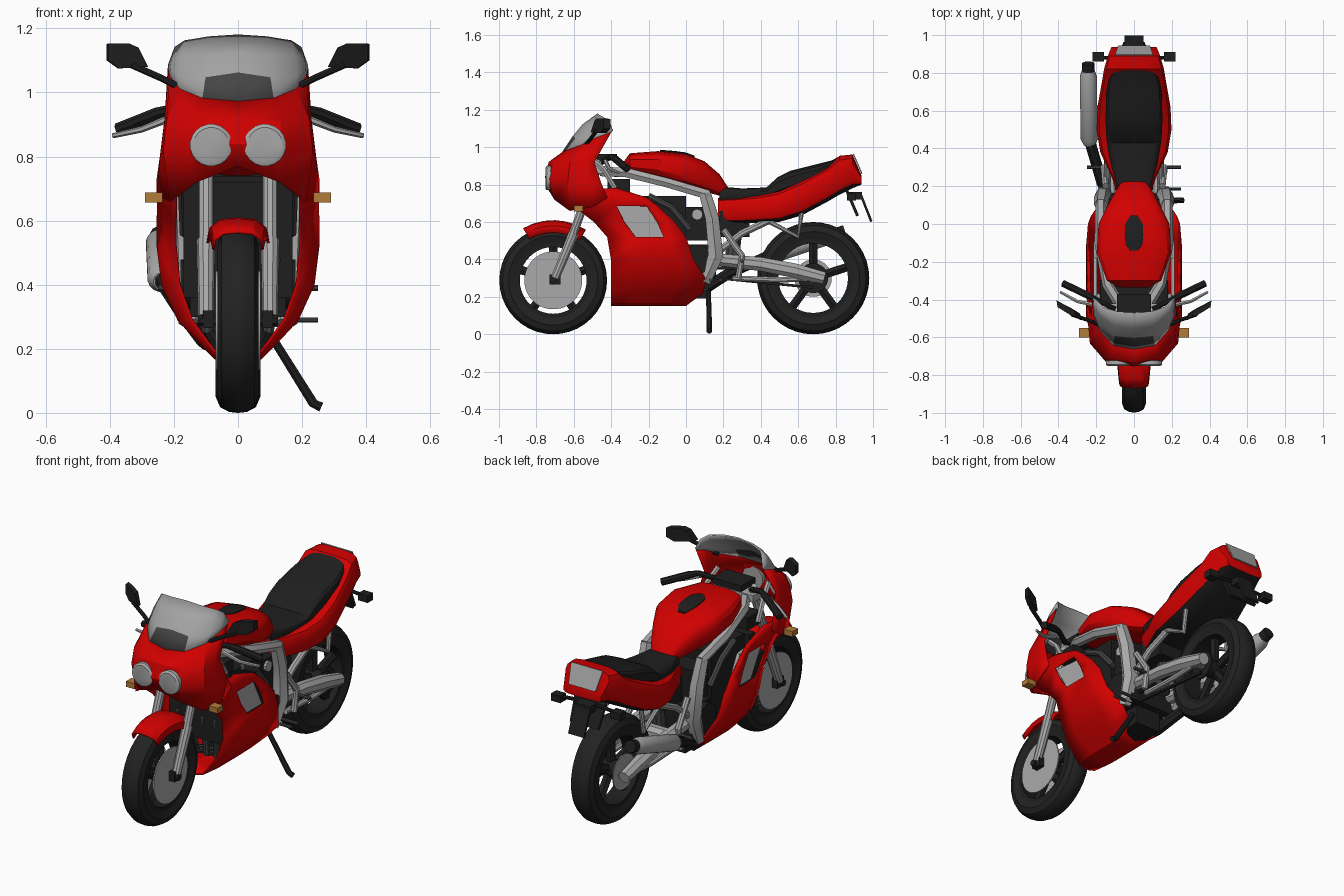
import bpy, bmesh, math
from math import sin, cos, pi
from mathutils import Vector

if "Cube" in bpy.data.objects:
    bpy.data.objects.remove(bpy.data.objects["Cube"])


def material(name, r, g, b):
    m = bpy.data.materials.new(name)
    m.use_nodes = True
    m.diffuse_color = (r, g, b, 1)
    m.node_tree.nodes["Principled BSDF"].inputs["Base Color"].default_value = (r, g, b, 1)
    return m


RED = material("red paint", .64, 0, 0)
BLACK = material("black", .013, .013, .013)
RUBBER = material("tyre rubber", .016, .016, .016)
SILVER = material("silver metal", .4, .4, .4)
GLASS = material("pale glass", .37, .37, .37)
SMOKE = material("dark grey", .06, .06, .06)
AMBER = material("amber", .45, .2, .04)


def build(name, verts, faces, mat, mirror=False, thick=0, rule=None, mat2=None):
    me = bpy.data.meshes.new(name)
    me.from_pydata([tuple(v) for v in verts], [], faces)
    bm = bmesh.new()
    bm.from_mesh(me)
    bmesh.ops.remove_doubles(bm, verts=bm.verts, dist=.0001)
    bmesh.ops.recalc_face_normals(bm, faces=bm.faces)
    bm.to_mesh(me)
    bm.free()
    ob = bpy.data.objects.new(name, me)
    bpy.context.scene.collection.objects.link(ob)
    me.materials.append(mat)
    if rule:
        me.materials.append(mat2)
        for p in me.polygons:
            p.material_index = int(rule(p.center, p.normal))
    if mirror:
        ob.modifiers.new("mirror", 'MIRROR')
    if thick:
        s = ob.modifiers.new("thickness", 'SOLIDIFY')
        s.thickness, s.offset = thick, 0


def grid_faces(rows, cols, wrap=False, skip=()):
    return [(i * cols + j, i * cols + (j + 1) % cols, (i + 1) * cols + (j + 1) % cols, (i + 1) * cols + j)
            for i in range(rows - 1) for j in range(cols if wrap else cols - 1) if (i, j) not in skip]


def shell(name, rows, mat, skip=(), **kw):
    """Open mirrored panel from rows of points."""
    build(name, [p for r in rows for p in r],
          grid_faces(len(rows), len(rows[0]), skip=skip), mat, True, .008, **kw)


def rings(name, loops, mat, **kw):
    """Closed body skinned over loops of points."""
    n, k = len(loops[0]), len(loops)
    faces = grid_faces(k, n, True) + [tuple(range(n)), tuple(range((k - 1) * n, k * n))]
    build(name, [p for l in loops for p in l], faces, mat, **kw)


def body(name, sections, mat, power=.6, n=16, **kw):
    """Rounded body along y from (y, half width, bottom, top)."""
    def c(v):
        return math.copysign(abs(v) ** power, v)
    rings(name, [[(w * c(cos(t)), y, (lo + hi) / 2 + (hi - lo) / 2 * c(sin(t)))
                  for t in [2 * pi * (i + .5) / n for i in range(n)]]
                 for y, w, lo, hi in sections], mat, **kw)


def tube(name, pts, r, mat, mirror=False, n=8):
    pts = [Vector(p) for p in pts]
    radii = r if isinstance(r, (list, tuple)) else [r] * len(pts)
    loops = []
    for i, p in enumerate(pts):
        d = (pts[min(i + 1, len(pts) - 1)] - pts[max(i - 1, 0)]).normalized()
        u = d.cross(Vector((1, 0, 0)) if abs(d.x) < .8 else Vector((0, 0, 1))).normalized()
        v = d.cross(u)
        loops.append([p + radii[i] * (u * cos(2 * pi * (k + .5) / n) + v * sin(2 * pi * (k + .5) / n))
                      for k in range(n)])
    rings(name, loops, mat, mirror=mirror)


def prism(name, pts, depth, mat, mirror=False):
    d = Vector(depth)
    rings(name, [[Vector(p) for p in pts], [Vector(p) + d for p in pts]], mat, mirror=mirror)


def box(name, x, y, z, mat, mirror=False):
    prism(name, [(x[0], y[0], z[0]), (x[1], y[0], z[0]), (x[1], y[0], z[1]), (x[0], y[0], z[1])],
          (0, y[1] - y[0], 0), mat, mirror)


def lathe(name, profile, y, z, mat, n=40):
    """Closed (x, radius) profile turned about the axle."""
    k = len(profile)
    verts = [(x, y + r * cos(2 * pi * i / n), z + r * sin(2 * pi * i / n)) for i in range(n) for x, r in profile]
    faces = [(i * k + j, i * k + (j + 1) % k, (i + 1) % n * k + (j + 1) % k, (i + 1) % n * k + j)
             for i in range(n) for j in range(k)]
    build(name, verts, faces, mat)


# Wheels
def wheel(side, y, r, w):
    lathe(side + "_tyre", [(-.8 * w, .7 * r), (-w, .83 * r), (-.8 * w, .94 * r), (-.4 * w, .99 * r), (0, r),
                           (.4 * w, .99 * r), (.8 * w, .94 * r), (w, .83 * r), (.8 * w, .7 * r)], y, r, RUBBER)
    lathe(side + "_rim", [(-.8 * w, .62 * r), (-.8 * w, .74 * r), (.8 * w, .74 * r), (.8 * w, .62 * r)], y, r, BLACK)
    tube(side + "_hub", [(-w, y, r), (w, y, r)], .05, BLACK, n=16)
    for i in range(5):
        a = 2 * pi * i / 5 + pi / 2
        tube(f"{side}_spoke_{i + 1}", [(0, y + q * cos(a), r + q * sin(a)) for q in (.03, .68 * r)], .026, BLACK, n=6)


FY, FR, RY, RR = -.71, .288, .68, .3
wheel("front", FY, FR, .064)
wheel("rear", RY, RR, .07)
for s in (-1, 1):
    tube("brake_disc", [(s * .064, FY, FR), (s * .071, FY, FR)], .155, SILVER, n=32)
tube("rear_disc", [(-.078, RY, RR), (-.084, RY, RR)], .1, GLASS, n=24)
tube("sprocket", [(.078, RY, RR), (.088, RY, RR)], .08, BLACK, n=24)
tube("front_axle", [(-.125, FY, FR), (.125, FY, FR)], .018, BLACK)
tube("rear_axle", [(-.14, RY, RR), (.14, RY, RR)], .025, SILVER)

# Front fork and mudguard
tube("fork_lower", [(.1, -.7, .3), (.1, -.6, .54)], [.024, .029], SILVER, True, 10)
tube("fork_upper", [(.1, -.61, .52), (.1, -.46, .93)], .024, SILVER, True, 10)
box("fork_foot", (.075, .11), (-.73, -.67), (.265, .32), BLACK, True)
box("fork_clamp", (-.13, .13), (-.51, -.42), (.86, .9), SILVER)
fender = []
for i in range(7):
    a = math.radians(57 + 10.5 * i)
    fender.append([(x * (1 - .04 * i), FY + q * cos(a), FR + q * sin(a))
                   for x, q in ((0, .318), (.06, .313), (.095, .29), (.1, .255))])
shell("front_mudguard", fender, RED)

# Nose fairing and screen share an edge
screen_base = [(0, -.66, .97), (.11, -.64, .98), (.18, -.56, 1.01), (.21, -.48, 1.05), (.215, -.4, 1.08)]
shell("nose_fairing", [
    [(0, -.73, .77), (.13, -.7, .72), (.21, -.62, .66), (.25, -.5, .68), (.25, -.42, .73)],
    [(0, -.75, .84), (.14, -.735, .83), (.23, -.63, .82), (.24, -.52, .8), (.24, -.45, .8)],
    [(0, -.73, .92), (.13, -.71, .91), (.22, -.62, .91), (.225, -.54, .91), (.225, -.49, .92)],
    screen_base], RED)
shell("windscreen", [
    screen_base,
    [(0, -.6, 1.06), (.1, -.59, 1.045), (.18, -.53, 1.05), (.208, -.465, 1.075), (.215, -.4, 1.083)],
    [(0, -.55, 1.12), (.1, -.54, 1.11), (.175, -.49, 1.11), (.205, -.44, 1.1), (.215, -.395, 1.086)],
    [(0, -.47, 1.178), (.09, -.465, 1.172), (.165, -.44, 1.16), (.195, -.41, 1.14), (.213, -.39, 1.09)]],
    GLASS, rule=lambda c, n: c.x < .1 and c.z < 1.04, mat2=SMOKE)
tube("headlight", [(.084, -.72, .835), (.084, -.745, .836), (.084, -.752, .836)], [.066, .066, .055], SILVER, True, 20)
box("instruments", (-.09, .09), (-.5, -.37), (.93, .965), BLACK)
box("fairing_filler", (.1, .18), (-.42, -.3), (.76, .83), BLACK, True)
tube("fairing_bracket", [(.16, -.52, .95), (.18, -.44, .88), (.19, -.38, .78)], .015, SILVER, True, 6)
box("indicator", (.235, .29), (-.6, -.55), (.657, .688), AMBER, True)

# Side fairing: rows of height, half width and four column positions
side = [(.155, 0, -.4, -.28, -.1, 0), (.17, .07, -.4, -.28, -.1, .02), (.22, .12, -.4, -.28, -.06, .09),
        (.29, .185, -.4, -.28, -.05, .11), (.4, .235, -.4, -.27, -.08, .04), (.52, .25, -.42, -.27, -.12, 0),
        (.6, .25, -.49, -.33, -.155, -.06), (.685, .248, -.6, -.37, -.21, -.15),
        (.73, .245, -.6, -.42, -.28, -.21), (.78, .24, -.58, -.46, -.41, -.37)]
shell("side_fairing", [[(w * f, y, z) for f, y in zip((.78, 1, 1, .96), ys)] for z, w, *ys in side],
      RED, skip=((5, 1), (6, 1)))
prism("vent_panel", [(.215, -.4, .7), (.215, -.18, .68), (.215, -.09, .5), (.215, -.28, .5)], (-.02, 0, 0), SILVER, True)

# Engine
box("radiator", (-.17, .17), (-.38, -.33), (.36, .72), BLACK)
box("cylinder_block", (-.16, .16), (-.3, 0), (.38, .74), BLACK)
box("crankcase", (-.15, .15), (-.2, .16), (.3, .48), BLACK)
box("sump", (-.08, .08), (-.2, .12), (.19, .3), BLACK)
tube("clutch_cover", [(-.18, .06, .4), (.18, .06, .4)], .08, BLACK, n=16)
box("carburettors", (-.14, .14), (0, .13), (.5, .68), BLACK)
tube("intake_cap", [(.13, .06, .64), (.155, .06, .64)], .03, SILVER, True, 10)
tube("coolant_hose", [(.165, -.2, .74), (.17, -.08, .68), (.165, .02, .56)], .018, SMOKE, True)
for i in range(4):
    x = -.12 + .08 * i
    tube(f"header_pipe_{i + 1}", [(x, -.3, .56), (x, -.37, .48), (x * .8, -.33, .26), (x * .5, -.15, .2)], .018, SMOKE)

# Frame, swingarm and struts
tube("main_beam", [(.06, -.45, .87), (.14, -.32, .865), (.18, -.1, .81), (.175, .12, .745)], .029, SILVER, True, 6)
tube("rear_beam", [(.175, .1, .755), (.17, .14, .62), (.16, .16, .42), (.15, .1, .28)], [.036, .042, .045, .035], SILVER, True, 6)
tube("swingarm", [(.12, .16, .4), (.125, .4, .375), (.125, .58, .34), (.125, .74, .3)], [.035, .04, .042, .035], SILVER, True)
tube("swingarm_brace", [(-.12, .33, .38), (.12, .33, .38)], .04, SILVER)
tube("swingarm_lower_brace", [(.125, .25, .3), (.125, .5, .29), (.125, .68, .3)], .016, SILVER, True)
tube("subframe_strut", [(.14, .17, .44), (.14, .3, .54), (.13, .47, .62)], .02, SILVER, True)
tube("peg_hanger", [(.15, .2, .56), (.16, .3, .42), (.16, .28, .3)], .018, SILVER, True)
tube("pillion_hanger", [(.15, .62, .66), (.15, .6, .52), (.14, .45, .6)], .014, SILVER, True)
tube("shock", [(0, .24, .35), (0, .27, .62)], .04, SMOKE, n=10)
box("battery_box", (-.1, .1), (.18, .34), (.52, .66), BLACK)
tube("rear_foot_peg", [(.15, .3, .39), (.25, .3, .39)], .01, SMOKE, True)
for y in (.13, .185):
    tube("shift_peg", [(.13, y, .29), (.25, y, .29)], .009, SMOKE)
for z in (.25, .35):
    tube("chain_run", [(.095, .12, .33 + (z - .3) * .5), (.095, RY, z)], .01, BLACK, n=4)

# Exhaust and stand
tube("exhaust_pipe", [(-.06, -.15, .21), (-.1, .08, .23), (-.17, .22, .32), (-.235, .44, .42)], [.03, .033, .03, .03], BLACK)
tube("silencer", [(-.235, .42, .41), (-.237, .45, .42), (-.242, .78, .53), (-.242, .81, .54)], [.03, .046, .046, .035], SILVER, n=16)
tube("silencer_tip", [(-.242, .8, .535), (-.242, .85, .552)], .034, BLACK, n=12)
tube("side_stand", [(.11, .12, .23), (.235, .125, .03), (.26, .125, .018)], [.014, .016, .016], BLACK)

# Tank, tail and seat
body("fuel_tank", [(-.335, .08, .88, .92), (-.3, .145, .86, .968), (-.15, .2, .83, .98), (0, .19, .79, .965),
                   (.1, .14, .76, .925), (.18, .095, .74, .855), (.235, .06, .73, .77)], RED)
body("filler_cap", [(-.14, .02, .97, .985), (-.11, .045, .968, .984), (-.06, .05, .963, .98),
                    (0, .047, .955, .972), (.045, .02, .94, .955)], BLACK)
body("tail_fairing", [(.17, .09, .6, .73), (.25, .12, .59, .735), (.38, .18, .595, .745), (.5, .2, .6, .77),
                      (.62, .195, .635, .825), (.76, .17, .71, .9), (.82, .16, .745, .955), (.89, .14, .78, .962),
                      (.938, .12, .8, .85)], RED, .45, rule=lambda c, n: n.z < -.7, mat2=BLACK)
prism("tail_light", [(-.1, .892, .962), (.1, .892, .962), (.085, .938, .857), (-.085, .938, .857)], (0, .006, .002), GLASS)
body("seat", [(.18, .085, .7, .79), (.3, .12, .7, .78), (.43, .145, .72, .785), (.49, .15, .74, .84),
              (.56, .152, .76, .875), (.7, .148, .8, .91), (.78, .13, .85, .93), (.825, .1, .89, .955)], BLACK, .5)

# Rear mudguard, plate and indicators
prism("rear_mudguard", [(-.1, .85, .77), (.1, .85, .77), (.09, .91, .63), (-.09, .91, .63)], (0, .015, .005), BLACK)
box("plate_bracket", (-.05, .05), (.86, .94), (.72, .76), BLACK)
prism("number_plate", [(-.05, .93, .74), (.05, .93, .74), (.05, .985, .6), (-.05, .985, .6)], (0, .012, .005), BLACK)
tube("rear_indicator_stem", [(.05, .88, .75), (.17, .88, .74)], .01, BLACK, True)
box("rear_indicator", (.16, .22), (.86, .91), (.715, .755), BLACK, True)

# Handlebars and mirrors
tube("handlebar", [(.1, -.45, .92), (.2, -.4, .95), (.25, -.375, .935), (.375, -.315, .885)], [.014, .015, .02, .02], BLACK, True)
tube("lever", [(.2, -.43, .925), (.3, -.41, .885), (.39, -.36, .865)], [.012, .01, .008], SILVER, True, 6)
tube("mirror_stem", [(.17, -.54, 1.01), (.24, -.51, 1.045), (.33, -.48, 1.085)], .011, BLACK, True)
prism("mirror", [(.28, -.51, 1.08), (.31, -.49, 1.14), (.34, -.48, 1.153), (.405, -.44, 1.152),
                 (.405, -.44, 1.1), (.37, -.46, 1.075)], (.005, .035, 0), BLACK, True)

# Soft shading with crisp edges
bpy.ops.object.select_all(action='DESELECT')
for ob in bpy.context.scene.collection.objects:
    if ob.type == 'MESH':
        ob.select_set(True)
        bpy.context.view_layer.objects.active = ob
bpy.ops.object.shade_smooth_by_angle(angle=math.radians(32))
